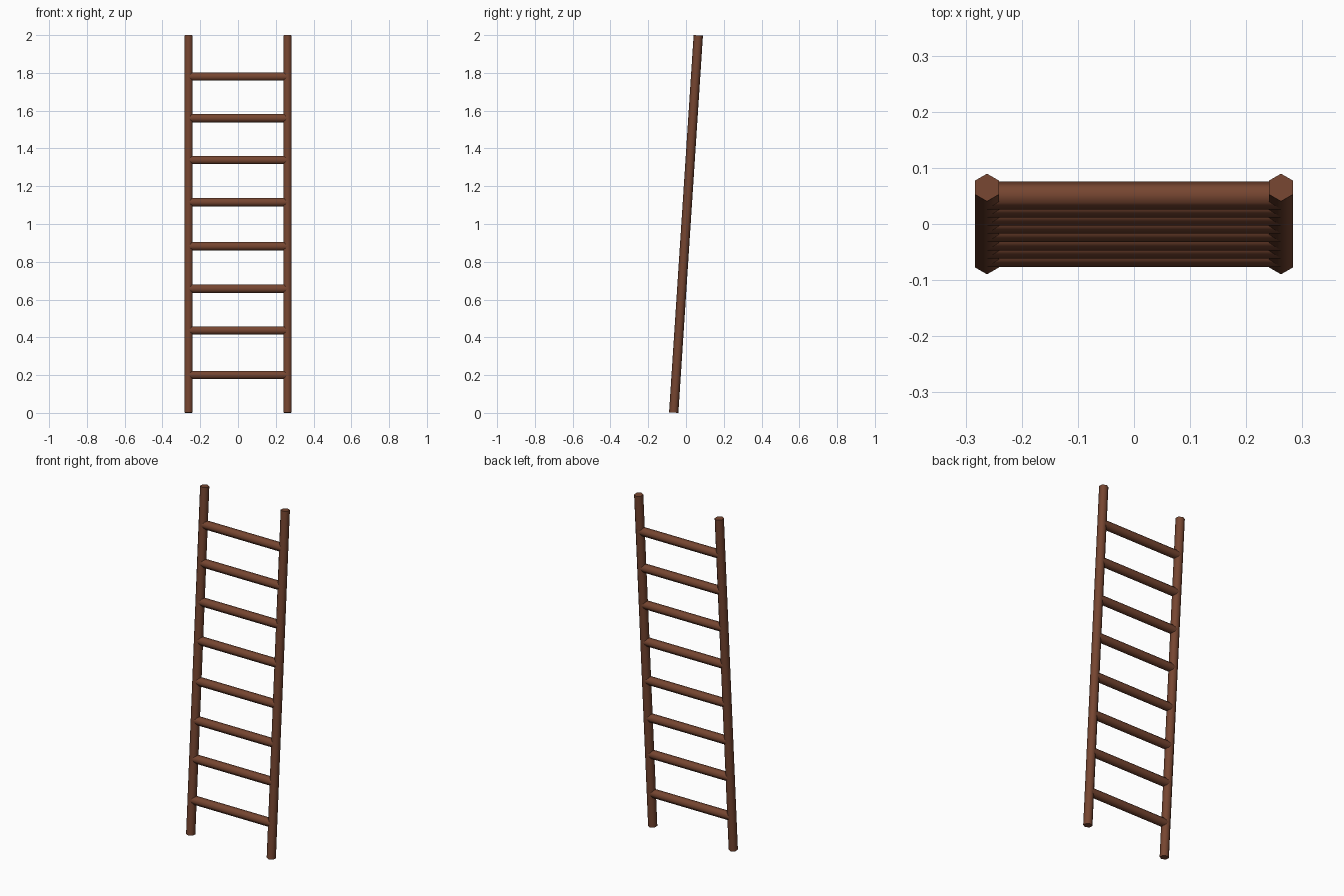
import bpy
import math
from mathutils import Vector

cube = bpy.data.objects.get("Cube")
if cube:
    bpy.data.objects.remove(cube, do_unlink=True)

RADIUS = 0.0247       # shared by rails and rungs
RAIL_X = 0.262
LEAN = 0.065          # y offset of the rail axis at each end
BOTTOM, TOP = 0.0016, 1.9984
RUNG_HEIGHTS = (0.201, 0.437, 0.657, 0.882, 1.115, 1.338, 1.56, 1.78)

wood = bpy.data.materials.new("brown_wood")
wood.use_nodes = True
colour = (0.18, 0.06, 0.03, 1)
wood.diffuse_color = colour
bsdf = wood.node_tree.nodes["Principled BSDF"]
bsdf.inputs["Base Color"].default_value = colour
bsdf.inputs["Roughness"].default_value = 0.8


def pole(name, start, end):
    """Six-sided pole between two points, with a ridge facing front and back."""
    start, end = Vector(start), Vector(end)
    axis = end - start
    bpy.ops.mesh.primitive_cylinder_add(
        vertices=6, radius=RADIUS, depth=axis.length, location=(start + end) / 2)
    obj = bpy.context.object
    obj.name = name
    obj.rotation_euler = axis.to_track_quat("Z", "Y").to_euler()
    if abs(axis.x) > abs(axis.z):
        obj.rotation_euler = (0, math.pi / 2, 0)
    else:
        obj.rotation_euler = (-math.atan2(axis.y, axis.z), 0, 0)
    obj.data.materials.append(wood)
    bpy.ops.object.shade_smooth_by_angle(angle=math.radians(70))
    return obj


# Leaning side rails
for name, x in (("left_rail", RAIL_X), ("right_rail", -RAIL_X)):
    pole(name, (x, -LEAN, BOTTOM), (x, LEAN, TOP))

# Rungs following the lean
for i, z in enumerate(RUNG_HEIGHTS, 1):
    y = LEAN * (z - 1)
    pole(f"rung_{i}", (-RAIL_X, y, z), (RAIL_X, y, z))
